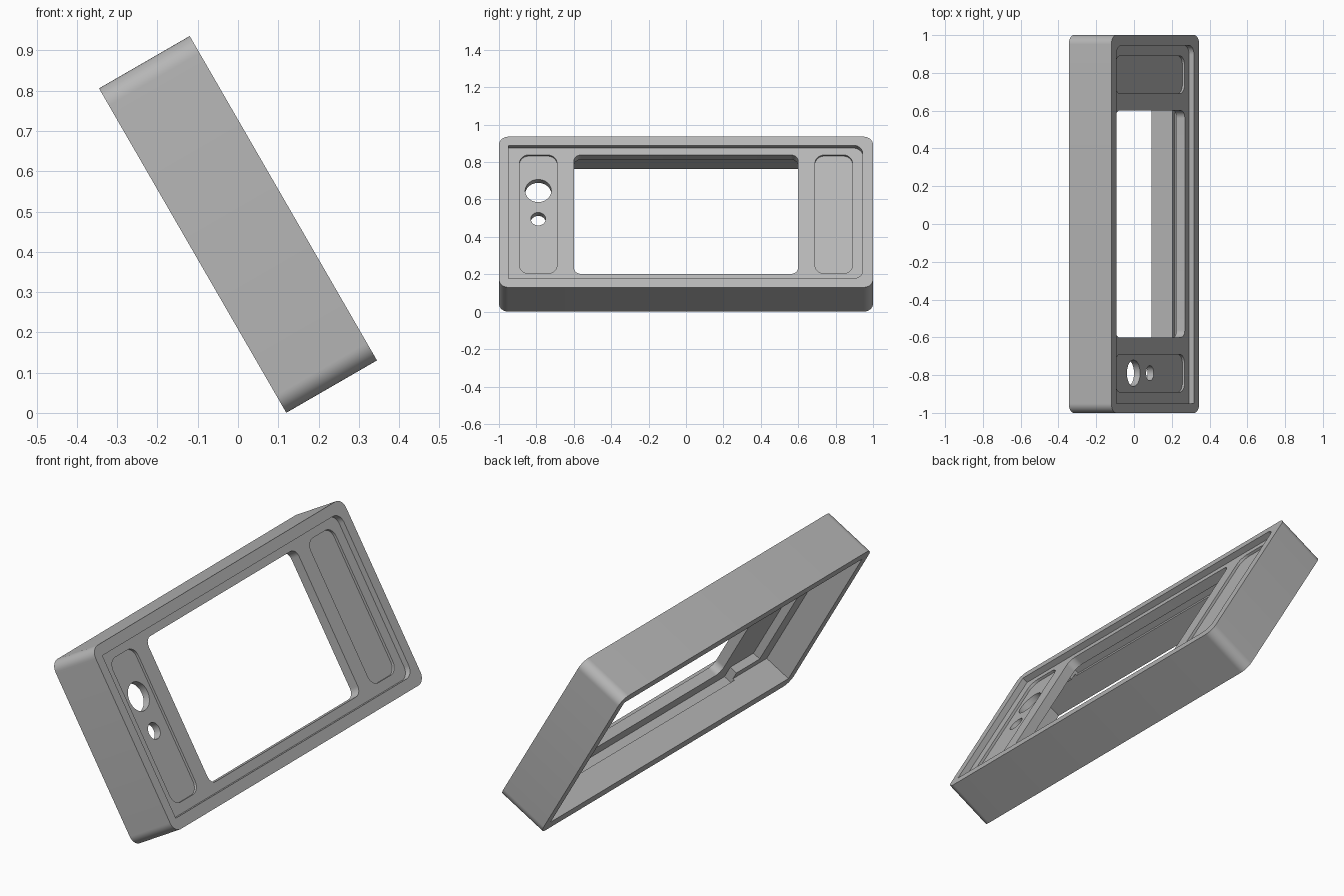
import bpy, bmesh, math
from mathutils import Matrix, Vector

old = bpy.data.objects.get("Cube")
if old:
    bpy.data.objects.remove(old, do_unlink=True)

grey = bpy.data.materials.new("light_grey")
grey.use_nodes = True
colour = (0.47, 0.47, 0.47, 1)
grey.diffuse_color = colour
grey.node_tree.nodes["Principled BSDF"].inputs["Base Color"].default_value = colour

# Case frame: local x is depth (outward), y is length, z is width; leaned back
LEAN = Matrix.Translation((0, 0, 0.468)) @ Matrix.Rotation(math.radians(-30), 4, 'Y')


def rounded_outline(y0, y1, w0, w1, radii, steps=10):
    """Outline with radii in order: +y+w, -y+w, -y-w, +y-w."""
    pts = []
    corners = [(y1, w1, -1, -1), (y0, w1, 1, -1), (y0, w0, 1, 1), (y1, w0, -1, 1)]
    for i, (y, w, sy, sw) in enumerate(corners):
        r = radii[i]
        if r == 0:
            pts.append((y, w))
            continue
        for k in range(steps + 1):
            a = math.pi / 2 * (i + k / steps)
            pts.append((y + sy * r + r * math.cos(a), w + sw * r + r * math.sin(a)))
    return pts


def circle_outline(y, w, r, n=40):
    return [(y + r * math.cos(math.tau * k / n), w + r * math.sin(math.tau * k / n))
            for k in range(n)]


def prism(name, outline, d0, d1):
    bm = bmesh.new()
    face = bm.faces.new([bm.verts.new((d0, y, w)) for y, w in outline])
    ext = bmesh.ops.extrude_face_region(bm, geom=[face])
    moved = [v for v in ext["geom"] if isinstance(v, bmesh.types.BMVert)]
    bmesh.ops.translate(bm, verts=moved, vec=Vector((d1 - d0, 0, 0)))
    bmesh.ops.recalc_face_normals(bm, faces=bm.faces)
    mesh = bpy.data.meshes.new(name)
    bm.to_mesh(mesh)
    bm.free()
    mesh.materials.append(grey)
    obj = bpy.data.objects.new(name, mesh)
    bpy.context.collection.objects.link(obj)
    obj.matrix_world = LEAN
    return obj


def box(y0, y1, w0, w1, r=0.0):
    return rounded_outline(y0, y1, w0, w1, [r] * 4)


# Outer block with rounded corners
case = prism("case", box(-1, 1, -0.465, 0.465, 0.05), -0.13, 0.13)

# Front recess (rounded at one end only), window and back hollow
cuts = [
    ("front_recess", rounded_outline(-0.95, 0.945, -0.41, 0.412, [0.05, 0, 0, 0.05]), 0.1, 0.2),
    ("window", box(-0.6, 0.6, -0.365, 0.37, 0.04), -0.2, 0.2),
    ("back_hollow", box(-0.95, 0.95, -0.41, 0.415), -0.2, 0.01),
    ("screen_slot", box(-0.68, 0.68, -0.435, 0.435), 0.0, 0.05),
]
# Shallow front pockets and matching back pockets at each end
for side, y in (("right", -0.79), ("left", 0.79)):
    cuts.append((side + "_pocket", box(y - 0.1, y + 0.1, -0.362, 0.37, 0.05), 0.087, 0.15))
    cuts.append((side + "_back_pocket", box(y - 0.075, y + 0.11, -0.37, 0.37), -0.1, 0.05))
# Round openings
cuts.append(("large_hole", circle_outline(-0.79, 0.156, 0.07), -0.2, 0.2))
cuts.append(("small_hole", circle_outline(-0.79, -0.018, 0.04), -0.2, 0.2))

bpy.context.view_layer.objects.active = case
for name, outline, d0, d1 in cuts:
    cutter = prism(name + "_cutter", outline, d0, d1)
    cutter.hide_render = True
    mod = case.modifiers.new(name, 'BOOLEAN')
    mod.operation = 'DIFFERENCE'
    mod.solver = 'EXACT'
    mod.object = cutter
    bpy.context.view_layer.update()
    bpy.ops.object.modifier_apply(modifier=name)
    bpy.data.objects.remove(cutter, do_unlink=True)

# Smooth rounded corners, crisp edges
bpy.ops.object.select_all(action='DESELECT')
case.select_set(True)
bpy.ops.object.shade_smooth_by_angle(angle=math.radians(30))
